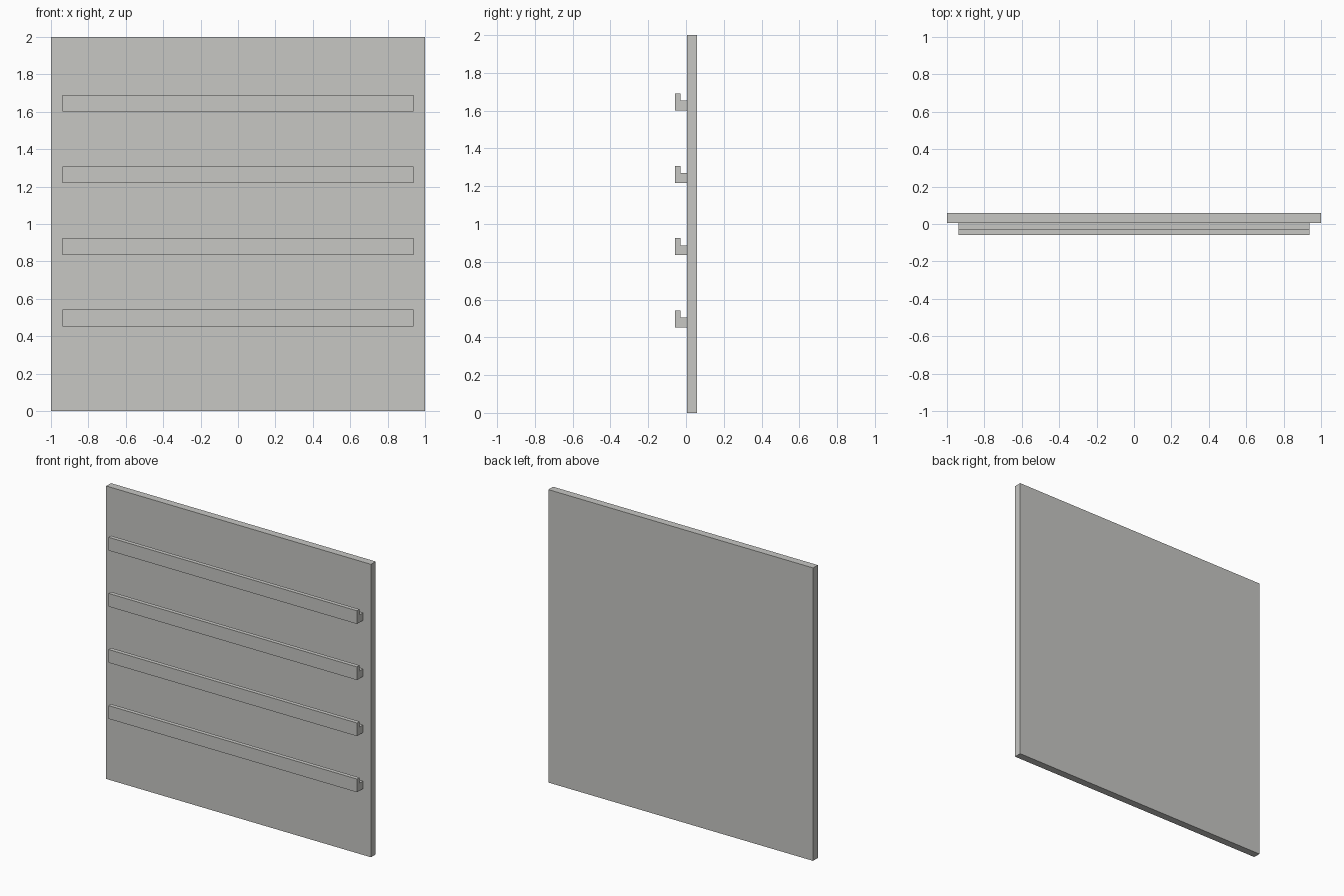
import bpy
import bmesh

if "Cube" in bpy.data.objects:
    bpy.data.objects.remove(bpy.data.objects["Cube"])

grey = bpy.data.materials.new("warm light grey")
grey.diffuse_color = (0.57, 0.57, 0.55, 1.0)
grey.use_nodes = True
grey.node_tree.nodes["Principled BSDF"].inputs["Base Color"].default_value = grey.diffuse_color

Y_FRONT, Y_FACE, Y_BACK = -0.0575, 0.0065, 0.0575


def extrude_profile(name, profile, half_width, z=0.0):
    """Extrude a (y, z) side profile along x, centred on x = 0."""
    bm = bmesh.new()
    face = bm.faces.new([bm.verts.new((-half_width, py, pz)) for py, pz in profile])
    moved = bmesh.ops.extrude_face_region(bm, geom=[face])["geom"]
    verts = [v for v in moved if isinstance(v, bmesh.types.BMVert)]
    bmesh.ops.translate(bm, verts=verts, vec=(2 * half_width, 0, 0))
    bmesh.ops.recalc_face_normals(bm, faces=bm.faces)
    mesh = bpy.data.meshes.new(name)
    bm.to_mesh(mesh)
    bm.free()
    mesh.materials.append(grey)
    obj = bpy.data.objects.new(name, mesh)
    obj.location.z = z
    bpy.context.collection.objects.link(obj)
    return obj


# Back board
extrude_profile("back_panel", [(Y_FACE, 0), (Y_BACK, 0), (Y_BACK, 2), (Y_FACE, 2)], 1.0)

# Four ledges with a raised front lip
lip_back = Y_FRONT + 0.028
ledge = [(Y_FRONT, 0), (Y_FACE, 0), (Y_FACE, 0.052),
         (lip_back, 0.052), (lip_back, 0.09), (Y_FRONT, 0.09)]
for i in range(4):
    extrude_profile(f"ledge_{i + 1}", ledge, 0.939, 0.452 + 0.383 * i)
